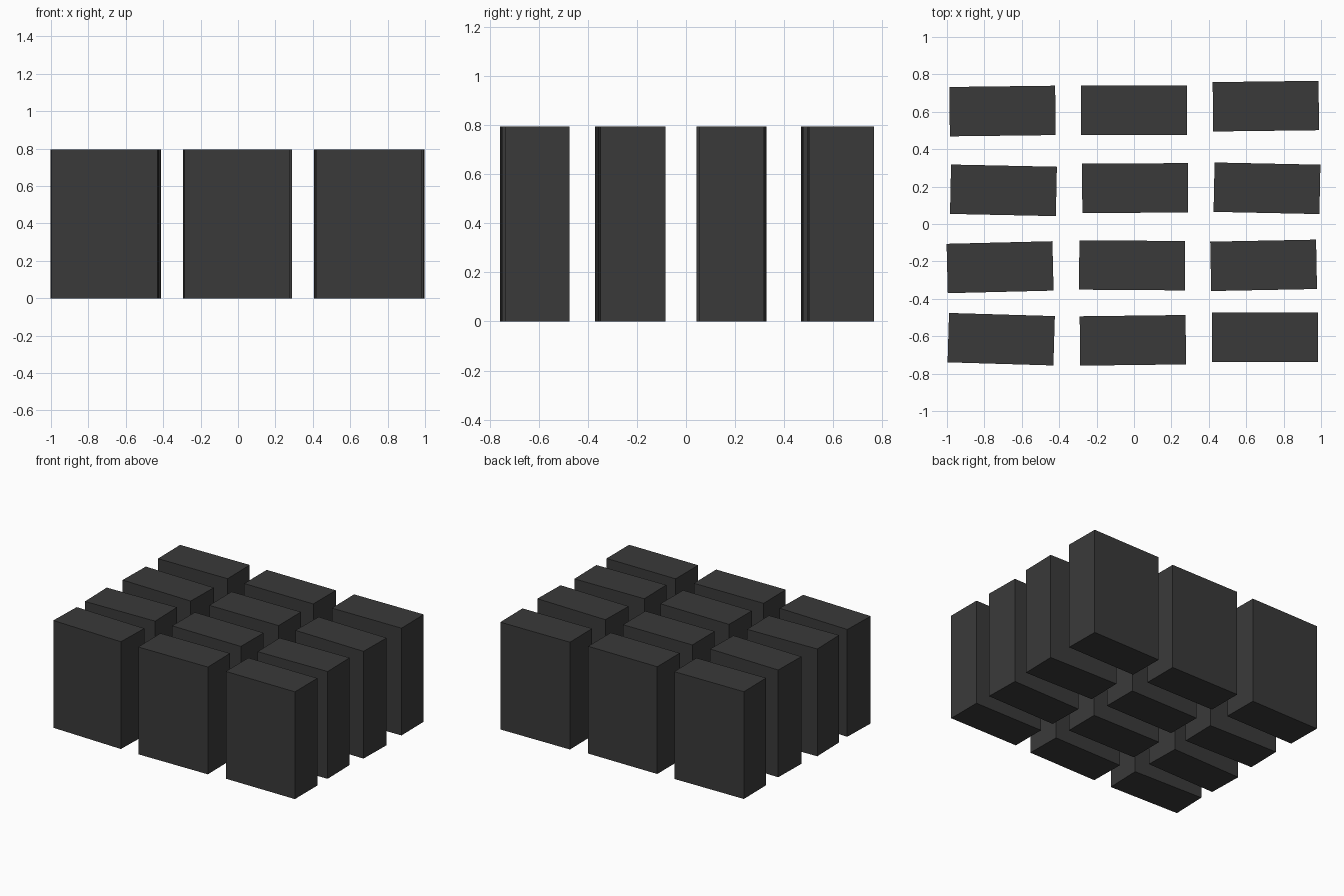
import bpy
import bmesh
from math import radians
from mathutils import Matrix

if "Cube" in bpy.data.objects:
    bpy.data.objects.remove(bpy.data.objects["Cube"], do_unlink=True)

# Single dark grey material
grey = bpy.data.materials.new("dark_grey")
colour = (0.042, 0.042, 0.042, 1)
grey.diffuse_color = colour
grey.use_nodes = True
bsdf = grey.node_tree.nodes["Principled BSDF"]
bsdf.inputs["Base Color"].default_value = colour
bsdf.inputs["Roughness"].default_value = 0.8

WIDTH, DEPTH, HEIGHT = 0.566, 0.264, 0.795


def add_block(name, x, y, turn):
    """Upright slab standing on the ground, turned slightly about z."""
    mesh = bpy.data.meshes.new(name)
    bm = bmesh.new()
    size = Matrix.Diagonal((WIDTH, DEPTH, HEIGHT, 1))
    bmesh.ops.create_cube(bm, size=1, matrix=Matrix.Translation((0, 0, HEIGHT / 2)) @ size)
    bm.to_mesh(mesh)
    bm.free()
    mesh.materials.append(grey)
    block = bpy.data.objects.new(name, mesh)
    block.location = (x, y, 0)
    block.rotation_euler.z = radians(turn)
    bpy.context.collection.objects.link(block)


# Rows from back to front, each block as x, y and turn in degrees
rows = {
    "back": [(-0.703, 0.604, 0.7), (0.0, 0.609, 0), (0.705, 0.630, 0.7)],
    "mid_back": [(-0.698, 0.180, -1.2), (0.006, 0.192, 0.3), (0.711, 0.191, -1.2)],
    "mid_front": [(-0.716, -0.231, 1.4), (-0.010, -0.221, -0.4), (0.693, -0.221, 1.1)],
    "front": [(-0.710, -0.616, -1.7), (-0.006, -0.622, 0.7), (0.700, -0.606, 0)],
}
for row, blocks in rows.items():
    for side, (x, y, turn) in zip(("right", "centre", "left"), blocks):
        add_block(f"{row}_{side}_block", x, y, turn)
